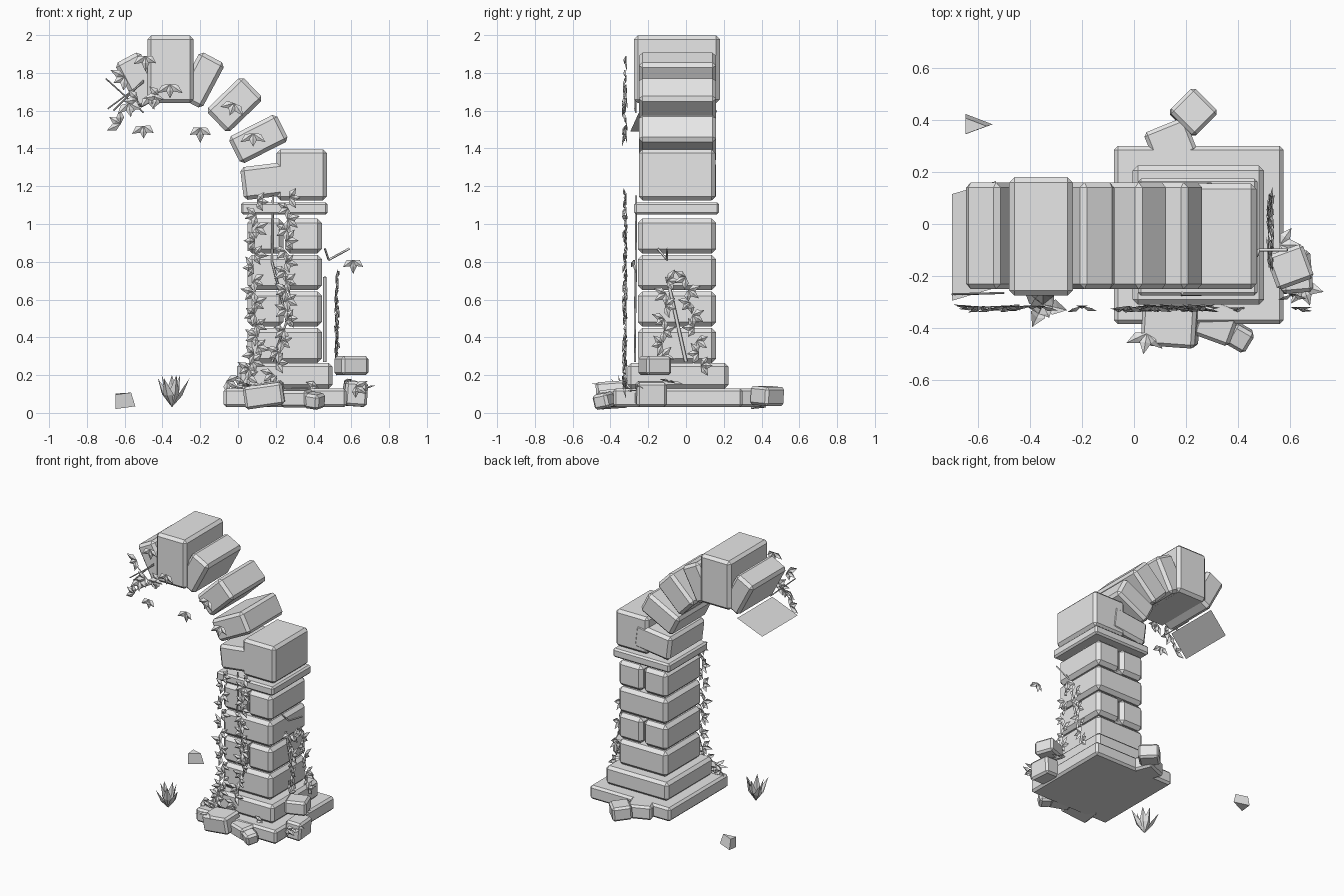
import bpy, bmesh, math, random
from mathutils import Vector, Matrix, Euler

if "Cube" in bpy.data.objects:
    bpy.data.objects.remove(bpy.data.objects["Cube"])
random.seed(4)

stone = bpy.data.materials.new("plain_grey")
stone.use_nodes = True
GREY = (0.8, 0.8, 0.8, 1)
stone.diffuse_color = GREY
stone.node_tree.nodes["Principled BSDF"].inputs["Base Color"].default_value = GREY


def finish(name, bm):
    mesh = bpy.data.meshes.new(name)
    bm.to_mesh(mesh)
    bm.free()
    mesh.materials.append(stone)
    obj = bpy.data.objects.new(name, mesh)
    bpy.context.collection.objects.link(obj)
    return obj


def block(name, centre, size, rot=(0, 0, 0), bevel=0.02):
    """Chamfered stone; rotation in degrees."""
    bm = bmesh.new()
    bmesh.ops.create_cube(bm, size=1, matrix=Matrix.Diagonal((*size, 1)))
    obj = finish(name, bm)
    obj.location = centre
    obj.rotation_euler = [math.radians(a) for a in rot]
    mod = obj.modifiers.new("chamfer", "BEVEL")
    mod.width = bevel
    mod.segments = 1
    return obj


def span(name, x, y, z, bevel=0.02):
    """Chamfered stone from its extents on each axis."""
    ends = (x, y, z)
    return block(name, [(a + b) / 2 for a, b in ends], [b - a for a, b in ends], bevel=bevel)


# Stepped foot
span("base_slab", (-0.077, 0.575), (-0.385, 0.3), (0.03, 0.13), 0.015)
span("plinth", (-0.005, 0.5), (-0.31, 0.225), (0.13, 0.265))

# Pillar courses, alternately whole and split
DEPTH = (-0.255, 0.16)
for i in range(4):
    z = (0.265 + i * 0.193, 0.45 + i * 0.193)
    if i % 2:
        span(f"course_{i}_a", (0.05, 0.24), DEPTH, z, 0.024)
        span(f"course_{i}_b", (0.25, 0.445), DEPTH, z, 0.024)
    else:
        span(f"course_{i}", (0.05, 0.445), DEPTH, z, 0.024)
span("capital", (0.015, 0.475), (-0.275, 0.175), (1.05, 1.115), 0.012)
span("shoulder_block", (0.205, 0.47), (-0.25, 0.155), (1.125, 1.395))

# Broken arch: x, z, length, thickness, tilt
arch = [(0.165, 1.23, 0.29, 0.175, 7), (0.108, 1.45, 0.285, 0.16, 27),
        (-0.018, 1.632, 0.265, 0.17, 44), (-0.196, 1.762, 0.27, 0.15, 62),
        (-0.525, 1.762, 0.27, 0.15, 118)]
for i, (x, z, length, thick, tilt) in enumerate(arch):
    block(f"arch_stone_{i}", (x, -0.045, z), (length, 0.41, thick), (0, -tilt, 0))
span("keystone", (-0.48, -0.235), (-0.275, 0.18), (1.64, 1.998))

# Thin sheet under the broken end
bm = bmesh.new()
a, edge, side = Vector((-0.53, 0.165, 1.6)), Vector((-0.17, -0.05, -0.11)), Vector((0, -0.41, 0))
bm.faces.new([bm.verts.new(p) for p in (a, a + side, a + side + edge, a + edge)])
finish("broken_end_sheet", bm)

# Fallen stones around the foot: centre, size, rotation
rubble = [((0.14, 0.315, 0.08), (0.17, 0.14, 0.1), (0, 0, 22)),
          ((0.228, 0.43, 0.09), (0.135, 0.14, 0.1), (0, 4, 45)),
          ((0.14, -0.39, 0.095), (0.21, 0.16, 0.12), (4, -8, -4)),
          ((0.32, -0.37, 0.08), (0.15, 0.16, 0.09), (5, 0, -20)),
          ((0.405, -0.435, 0.065), (0.09, 0.09, 0.08), (10, 8, -30)),
          ((0.62, -0.185, 0.1), (0.12, 0.16, 0.13), (0, 4, 5)),
          ((0.6, -0.165, 0.25), (0.15, 0.14, 0.1), (0, 0, 20))]
for i, (centre, size, rot) in enumerate(rubble):
    block(f"rubble_{i}", centre, size, rot, 0.014)

# Loose triangular chip
bm = bmesh.new()
bmesh.ops.create_cone(bm, cap_ends=True, segments=3, radius1=0.07, radius2=0.055, depth=0.075)
chip = finish("stone_chip", bm)
chip.location = (-0.617, 0.38, 0.065)
chip.scale = (0.65, 1, 1)
chip.rotation_euler = (0.1, 0.1, -1.57)


def leaf(bm, matrix, length, width, fold):
    """Folded diamond leaf growing along local y."""
    pts = [(0, 0, 0), (-width, length * 0.45, 0), (0, length, 0),
           (width, length * 0.45, 0), (0, length * 0.45, fold)]
    v = [bm.verts.new(matrix @ Vector(p)) for p in pts]
    for i in range(4):
        bm.faces.new((v[i], v[(i + 1) % 4], v[4]))


def sprig(bm, loc, facing, angle, size=0.075):
    """Three leaves fanned out; angle in degrees within the facing plane."""
    for fan in (-55, 0, 55):
        m = (Matrix.Translation(loc) @ facing @ Matrix.Rotation(math.radians(angle + fan), 4, "Z")
             @ Matrix.Rotation(random.uniform(-0.1, 0.35), 4, "X"))
        leaf(bm, m, size * random.uniform(0.8, 1), size * 0.25, 0.012)


FRONT = Matrix.Rotation(math.pi / 2, 4, "X")
SIDE = Matrix.Rotation(math.pi / 2, 4, "Z") @ FRONT
FLAT = Matrix.Identity(4)


def stem(name, points, radius=0.006):
    curve = bpy.data.curves.new(name, "CURVE")
    curve.dimensions = "3D"
    curve.bevel_depth = radius
    curve.bevel_resolution = 0
    curve.use_fill_caps = True
    line = curve.splines.new("POLY")
    line.points.add(len(points) - 1)
    for p, co in zip(line.points, points):
        p.co = (*co, 1)
    curve.materials.append(stone)
    bpy.context.collection.objects.link(bpy.data.objects.new(name, curve))


def vine(name, points, facing, count):
    """Leafy climbing strand with sprigs on alternate sides."""
    bm = bmesh.new()
    path = [Vector(p) for p in points]
    for i in range(count):
        t = i / (count - 1) * (len(path) - 1.001)
        k = int(t)
        loc = path[k].lerp(path[k + 1], t - k)
        sprig(bm, loc, facing, (110 if i % 2 else 250) + random.uniform(-25, 25))
    finish(name, bm)


# Climbing ivy on the front and on the +x side
vine("front_vine_left", [(0.02, -0.315, 0.12), (0.1, -0.315, 0.35), (0.08, -0.315, 0.7),
                         (0.1, -0.315, 1.12)], FRONT, 19)
vine("front_vine_right", [(0.17, -0.315, 0.15), (0.26, -0.315, 0.5), (0.25, -0.315, 0.8),
                          (0.27, -0.315, 1.14)], FRONT, 19)
vine("side_vine_front", [(0.515, -0.13, 0.3), (0.515, -0.1, 0.7)], SIDE, 7)
vine("side_vine_back", [(0.515, 0.08, 0.25), (0.515, 0.0, 0.72)], SIDE, 8)
stem("front_stem", [(0.18, -0.27, 0.27), (0.26, -0.27, 0.49), (0.18, -0.265, 0.8),
                    (0.185, -0.265, 1.15)])
stem("side_stem", [(0.46, 0.0, 0.27), (0.46, -0.1, 0.72)], 0.009)
stem("side_twig", [(0.48, -0.1, 0.81), (0.59, -0.1, 0.87)])
stem("side_twig_fork", [(0.48, -0.1, 0.81), (0.46, -0.15, 0.87)])

# Ivy hanging from the arch: x, z, leaf angle
bm = bmesh.new()
for x, z, angle in [(-0.49, 1.89, 180), (-0.36, 1.74, 180), (-0.5, 1.52, 180), (-0.2, 1.51, 180),
                    (-0.02, 1.64, 160), (0.08, 1.48, 180), (-0.42, 1.68, 100), (-0.47, 1.68, 200),
                    (-0.53, 1.66, 100), (-0.58, 1.64, 190), (-0.6, 1.78, 120), (-0.62, 1.53, 60)]:
    sprig(bm, (x, -0.315, z), FRONT, angle, 0.085)
sprig(bm, (0.61, -0.27, 0.81), FRONT, 180)
finish("arch_ivy", bm)
for i, (x, z) in enumerate([(-0.7, 1.77), (-0.69, 1.61), (-0.66, 1.6)]):
    stem(f"arch_twig_{i}", [(x, -0.27, z), (-0.5, -0.265, 3.36 - z)], 0.004)

# Ground leaves
bm = bmesh.new()
for x, y, z, angle in [(0.05, -0.42, 0.14, 170), (0.65, -0.24, 0.12, 200), (0.56, -0.08, 0.16, 270)]:
    sprig(bm, (x, y, z), FLAT, angle, 0.09)
for x, z in [(-0.06, 0.17), (0.0, 0.13), (0.18, 0.16), (0.42, 0.14), (0.62, 0.14)]:
    sprig(bm, (x, -0.32, z), FRONT, random.uniform(120, 240))
finish("ground_leaves", bm)

# Spiky plant
bm = bmesh.new()
for i in range(7):
    lean = math.radians(-58 if i % 2 else -72)
    m = (Matrix.Translation((-0.35, -0.31, 0.03)) @ Matrix.Rotation(i * math.tau / 7, 4, "Z")
         @ Matrix.Rotation(-lean, 4, "X"))
    leaf(bm, m, 0.18, 0.03, -0.015)
finish("spiky_plant", bm)
